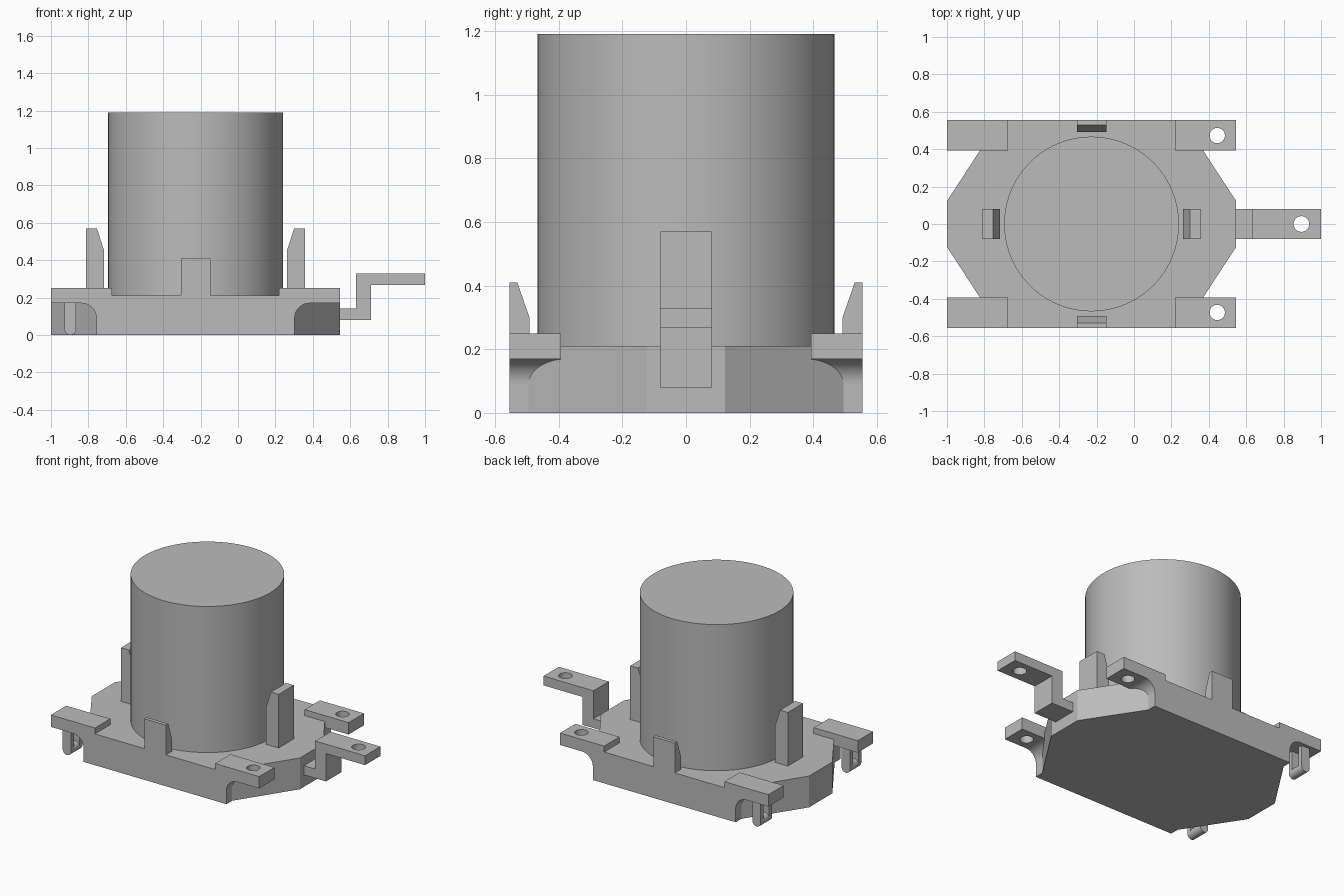
import bpy, bmesh, math
from mathutils import Vector

if "Cube" in bpy.data.objects:
    bpy.data.objects.remove(bpy.data.objects["Cube"], do_unlink=True)

CX = -0.227          # centre of the round body
HALF = 0.773         # half length of the base
WIDE = 0.555         # half width of the base
WALL = 0.53          # end wall below the tabs, measured from the centre

grey = bpy.data.materials.new("plain grey")
grey.use_nodes = True
grey.diffuse_color = (0.5, 0.5, 0.5, 1)
grey.node_tree.nodes["Principled BSDF"].inputs["Base Color"].default_value = (0.5, 0.5, 0.5, 1)


def prism(name, points, low, high, axis):
    """Extrude a 2D profile along the given axis."""
    place = {"x": lambda a, b, c: (c, a, b),
             "y": lambda a, b, c: (a, c, b),
             "z": lambda a, b, c: (a, b, c)}[axis]
    bm = bmesh.new()
    face = bm.faces.new([bm.verts.new(place(a, b, low)) for a, b in points])
    out = bmesh.ops.extrude_face_region(bm, geom=[face])
    moved = [v for v in out["geom"] if isinstance(v, bmesh.types.BMVert)]
    bmesh.ops.translate(bm, verts=moved, vec=Vector(place(0, 0, high - low)))
    bmesh.ops.recalc_face_normals(bm, faces=bm.faces)
    mesh = bpy.data.meshes.new(name)
    bm.to_mesh(mesh)
    bm.free()
    mesh.materials.append(grey)
    obj = bpy.data.objects.new(name, mesh)
    bpy.context.collection.objects.link(obj)
    return obj


def arc(cx, cy, r, start, end, steps):
    angles = [math.radians(start + (end - start) * i / steps) for i in range(steps + 1)]
    return [(cx + r * math.cos(a), cy + r * math.sin(a)) for a in angles]


def box(name, x0, x1, y0, y1, z0, z1):
    return prism(name, [(x0, y0), (x1, y0), (x1, y1), (x0, y1)], z0, z1, "z")


def smooth(obj):
    bpy.ops.object.select_all(action="DESELECT")
    obj.select_set(True)
    bpy.context.view_layer.objects.active = obj
    bpy.ops.object.shade_smooth_by_angle(angle=math.radians(30))


def drill(obj, x, y, r):
    """Cut a vertical round hole."""
    cutter = prism("hole_cutter", arc(x, y, r, 0, 348.75, 31), -1, 2, "z")
    cutter.hide_render = True
    mod = obj.modifiers.new("hole", "BOOLEAN")
    mod.operation = "DIFFERENCE"
    mod.solver = "EXACT"
    mod.object = cutter
    bpy.context.view_layer.objects.active = obj
    bpy.ops.object.modifier_apply(modifier=mod.name)
    bpy.data.objects.remove(cutter, do_unlink=True)
    smooth(obj)


# Base plate with pointed ends
quarter = [(HALF, 0.123), (WALL, 0.495), (WALL, WIDE)]
right_side = [(d, -y) for d, y in reversed(quarter)] + quarter
outline = right_side + [(-d, -y) for d, y in right_side]
prism("base", [(CX + d, y) for d, y in outline], 0, 0.21, "z")

# Round body
smooth(prism("cylinder_body", arc(CX, 0, 0.467, 0, 356.25, 95), 0.2, 1.19, "z"))

# Corner tabs with curved supports below
for sx, x_name in ((-1, "right"), (1, "left")):
    for sy, y_name in ((-1, "front"), (1, "back")):
        corner = f"{y_name}_{x_name}"
        ys = sorted((sy * 0.393, sy * WIDE))
        xs = sorted((CX + sx * 0.446, CX + sx * HALF))
        tab = box(corner + "_tab", *xs, *ys, 0.17, 0.25)
        curve = arc(WALL + 0.08, 0.09, 0.08, 90, 180, 12) + [(WALL - 0.02, 0.09), (WALL - 0.02, 0.17)]
        smooth(prism(corner + "_fillet", [(CX + sx * d, z) for d, z in curve], *ys, "y"))
        if sx > 0:
            drill(tab, 0.445, sy * 0.473, 0.041)
        else:
            # Hanging loop: two legs joined by a round bar
            yc, hx, r = sy * 0.473, -0.897, 0.031
            leg = arc(hx, r, r, 180, 360, 12) + [(hx + r, 0.18), (hx - r, 0.18)]
            for side in (-1, 1):
                y = yc + side * 0.045
                smooth(prism(corner + "_loop_leg", leg, y - 0.015, y + 0.015, "y"))
            bar = arc(hx, r, r, 0, 345, 23)
            smooth(prism(corner + "_loop_bar", bar, yc - 0.05, yc + 0.05, "y"))

# Retaining clips around the body
for s in (-1, 1):
    end_clip = [(0.49, 0.2), (0.585, 0.2), (0.585, 0.57), (0.527, 0.57), (0.49, 0.455)]
    prism("end_clip", [(CX + s * d, z) for d, z in end_clip], -0.08, 0.08, "y")
    side_clip = [(0.492, 0.2), (WIDE, 0.2), (WIDE, 0.41), (0.53, 0.41), (0.492, 0.3)]
    prism("side_clip", [(s * d, z) for d, z in side_clip], -0.306, -0.147, "x")

# Stepped terminal arm
step = [(0.54, 0.08), (0.71, 0.08), (0.71, 0.267), (1, 0.267),
        (1, 0.33), (0.63, 0.33), (0.63, 0.142), (0.54, 0.142)]
drill(prism("terminal_arm", step, -0.081, 0.081, "y"), 0.895, 0, 0.042)
